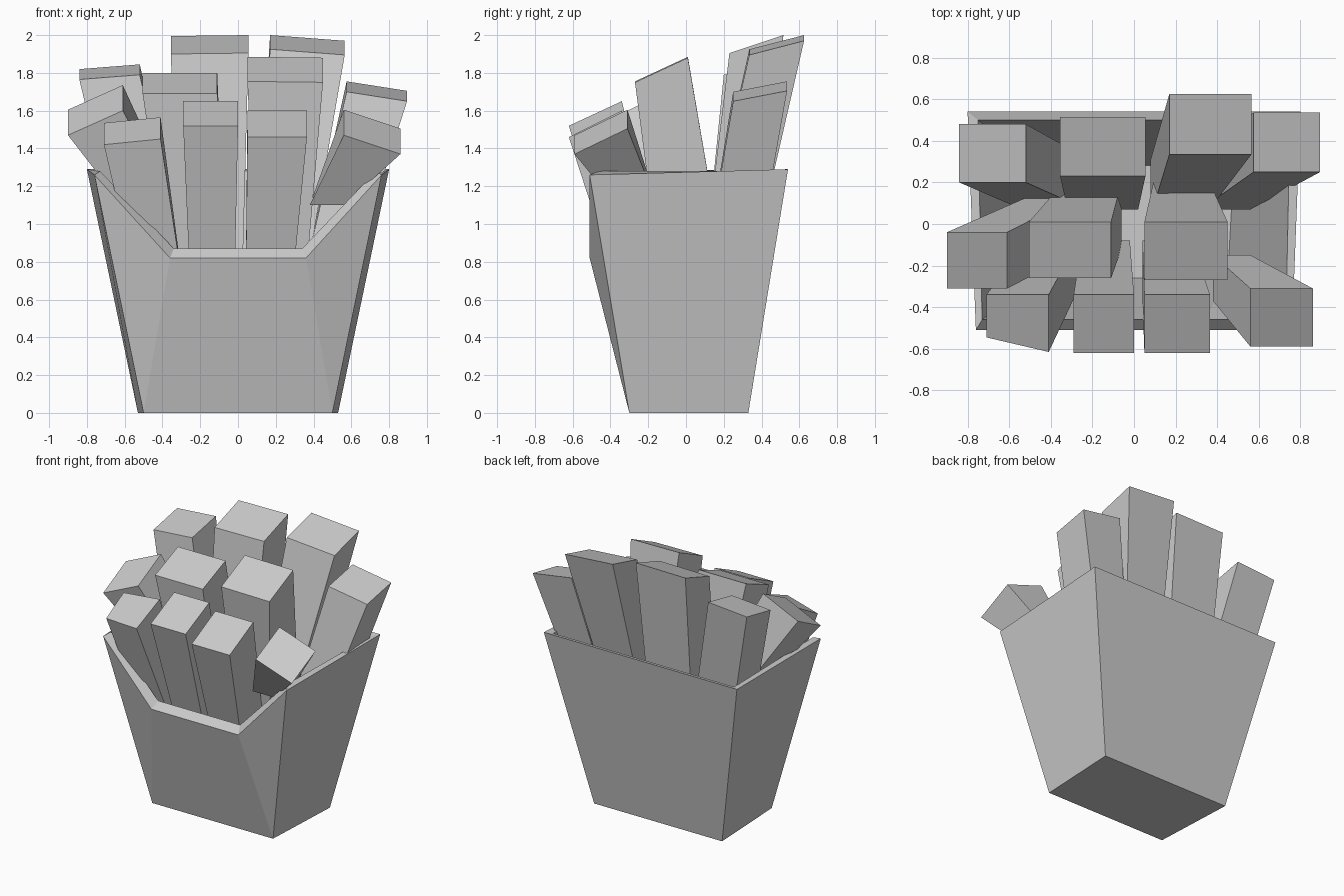
import bpy
import bmesh

cube = bpy.data.objects.get("Cube")
if cube:
    bpy.data.objects.remove(cube, do_unlink=True)

GREY = (0.6, 0.6, 0.6, 1.0)
grey = bpy.data.materials.new("plain_grey")
grey.use_nodes = True
grey.diffuse_color = GREY
grey.node_tree.nodes["Principled BSDF"].inputs["Base Color"].default_value = GREY


def finish(name, bm):
    bmesh.ops.recalc_face_normals(bm, faces=bm.faces)
    mesh = bpy.data.meshes.new(name)
    bm.to_mesh(mesh)
    bm.free()
    mesh.materials.append(grey)
    obj = bpy.data.objects.new(name, mesh)
    bpy.context.collection.objects.link(obj)
    return obj


def mirrored_loop(bm, half):
    """Closed ring of vertices from the points of its +x half, front to back."""
    right = [bm.verts.new(p) for p in half]
    left = [bm.verts.new((-x, y, z)) for x, y, z in reversed(half)]
    return right + left


def walls(bm, low, top):
    """Walls between a four-corner base and a six-corner notched rim."""
    fr, br, bl, fl = low
    nr, cr, kr, kl, cl, nl = top
    for face in ((fr, nr, nl, fl), (fr, cr, nr), (fl, nl, cl),
                 (fr, br, kr, cr), (br, bl, kl, kr), (bl, fl, cl, kl), low):
        bm.faces.new(face)


# Tapered carton with a notched front and a bevelled rim
bm = bmesh.new()
outer_low = mirrored_loop(bm, [(.50, -.30, 0), (.53, .33, 0)])
outer_top = mirrored_loop(bm, [(.36, -.51, .82), (.76, -.51, 1.26), (.80, .54, 1.29)])
inner_low = mirrored_loop(bm, [(.45, -.26, .05), (.48, .28, .05)])
inner_top = mirrored_loop(bm, [(.34, -.46, .87), (.73, -.46, 1.28), (.75, .50, 1.28)])
walls(bm, outer_low, outer_top)
walls(bm, inner_low, inner_top)
for i in range(6):
    j = (i + 1) % 6
    bm.faces.new((outer_top[i], outer_top[j], inner_top[j], inner_top[i]))
finish("carton", bm)


def stick(name, xs, ys, z_left, z_right, rise, base_xs, base_ys, base_z=.6, twist=0):
    """Tapered bar; its sloping tip is `rise` higher at the back."""
    bm = bmesh.new()
    (x0, x1), (y0, y1) = xs, ys
    (a0, a1), (b0, b1) = base_xs, base_ys
    tip = [bm.verts.new(p) for p in (
        (x0, y0 + twist, z_left), (x1, y0, z_right),
        (x1, y1, z_right + rise), (x0, y1, z_left + rise))]
    base = [bm.verts.new(p) for p in (
        (a0, b0, base_z), (a1, b0, base_z), (a1, b1, base_z), (a0, b1, base_z))]
    bm.faces.new(tip)
    bm.faces.new(base)
    for i in range(4):
        j = (i + 1) % 4
        bm.faces.new((base[i], base[j], tip[j], tip[i]))
    return finish(name, bm)


# Front row
stick("front_right_stick", (-.71, -.41), (-.615, -.34), 1.42, 1.45, .115,
      (-.52, -.28), (-.34, -.10), twist=.07)
stick("front_inner_right_stick", (-.29, 0), (-.62, -.34), 1.52, 1.52, .13,
      (-.25, -.02), (-.34, -.08))
stick("front_inner_left_stick", (.05, .365), (-.62, -.34), 1.46, 1.46, .14,
      (.04, .28), (-.34, -.08))
stick("front_left_stick", (.56, .86), (-.59, -.31), 1.47, 1.37, .135,
      (.38, .56), (-.37, -.15), base_z=1.10)

# Middle row
stick("middle_right_stick", (-.90, -.61), (-.31, -.04), 1.47, 1.60, .135,
      (-.42, -.20), (-.10, .17), base_z=.85)
stick("middle_inner_right_stick", (-.505, -.11), (-.26, .01), 1.69, 1.69, .11,
      (-.34, -.06), (-.12, .20))
stick("middle_inner_left_stick", (.05, .45), (-.27, .01), 1.755, 1.75, .13,
      (.10, .35), (-.12, .23))

# Back row
stick("back_right_stick", (-.84, -.52), (.20, .48), 1.765, 1.79, .055,
      (-.56, -.25), (.08, .33))
stick("back_inner_right_stick", (-.355, .055), (.23, .515), 1.90, 1.905, .095,
      (-.32, .02), (.07, .36))
stick("back_inner_left_stick", (.17, .565), (.335, .625), 1.925, 1.895, .075,
      (.08, .34), (.04, .31))
stick("back_left_stick", (.575, .895), (.25, .535), 1.70, 1.65, .055,
      (.32, .56), (.07, .34))
